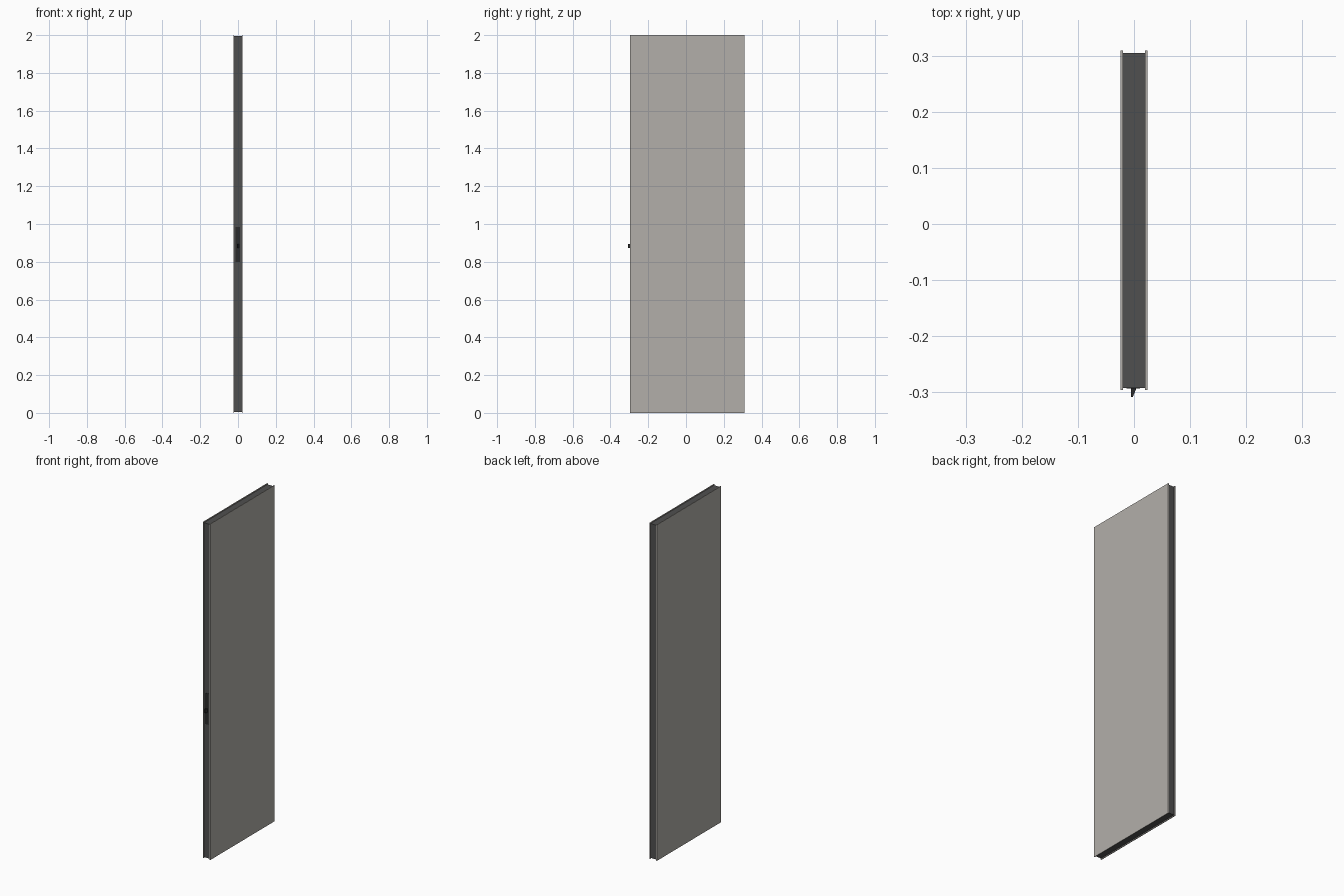
import bpy, bmesh

if "Cube" in bpy.data.objects:
    bpy.data.objects.remove(bpy.data.objects["Cube"])

def material(name, rgb):
    m = bpy.data.materials.new(name)
    m.diffuse_color = (*rgb, 1)
    m.use_nodes = True
    m.node_tree.nodes["Principled BSDF"].inputs["Base Color"].default_value = m.diffuse_color
    return m

SHEET = material("warm_grey", (0.45, 0.43, 0.40))
EDGE = material("dark_edge", (0.08, 0.08, 0.08))
LOCK = material("lock_metal", (0.025, 0.025, 0.025))

def prism(name, outline, z0, z1, mat):
    """Extrude an XY outline from z0 to z1."""
    bm = bmesh.new()
    face = bm.faces.new([bm.verts.new((x, y, z0)) for x, y in outline])
    ext = bmesh.ops.extrude_face_region(bm, geom=[face])
    top = [v for v in ext["geom"] if isinstance(v, bmesh.types.BMVert)]
    bmesh.ops.translate(bm, verts=top, vec=(0, 0, z1 - z0))
    bmesh.ops.recalc_face_normals(bm, faces=bm.faces)
    me = bpy.data.meshes.new(name)
    bm.to_mesh(me)
    bm.free()
    me.materials.append(mat)
    ob = bpy.data.objects.new(name, me)
    bpy.context.collection.objects.link(ob)
    return ob

def box(name, x0, x1, y0, y1, z0, z1, mat):
    return prism(name, [(x0, y0), (x1, y0), (x1, y1), (x0, y1)], z0, z1, mat)

# Two thin face panels, one on each side of the core
for side, x0, x1 in (("left", -0.0245, -0.02), ("right", 0.02, 0.0245)):
    box(side + "_face_panel", x0, x1, -0.296, 0.309, 0, 2, SHEET)

# Core, recessed slightly behind the panel edges
box("door_core", -0.02, 0.02, -0.292, 0.305, 0.005, 1.995, EDGE)

# Lock faceplate on the front edge
box("lock_faceplate", -0.013, 0.011, -0.2935, -0.285, 0.80, 0.985, LOCK)

# Bevelled latch bolt
prism("latch_bolt", [(-0.005, -0.288), (-0.005, -0.308), (-0.002, -0.308),
                     (0.004, -0.2935), (0.004, -0.288)], 0.872, 0.895, LOCK)
